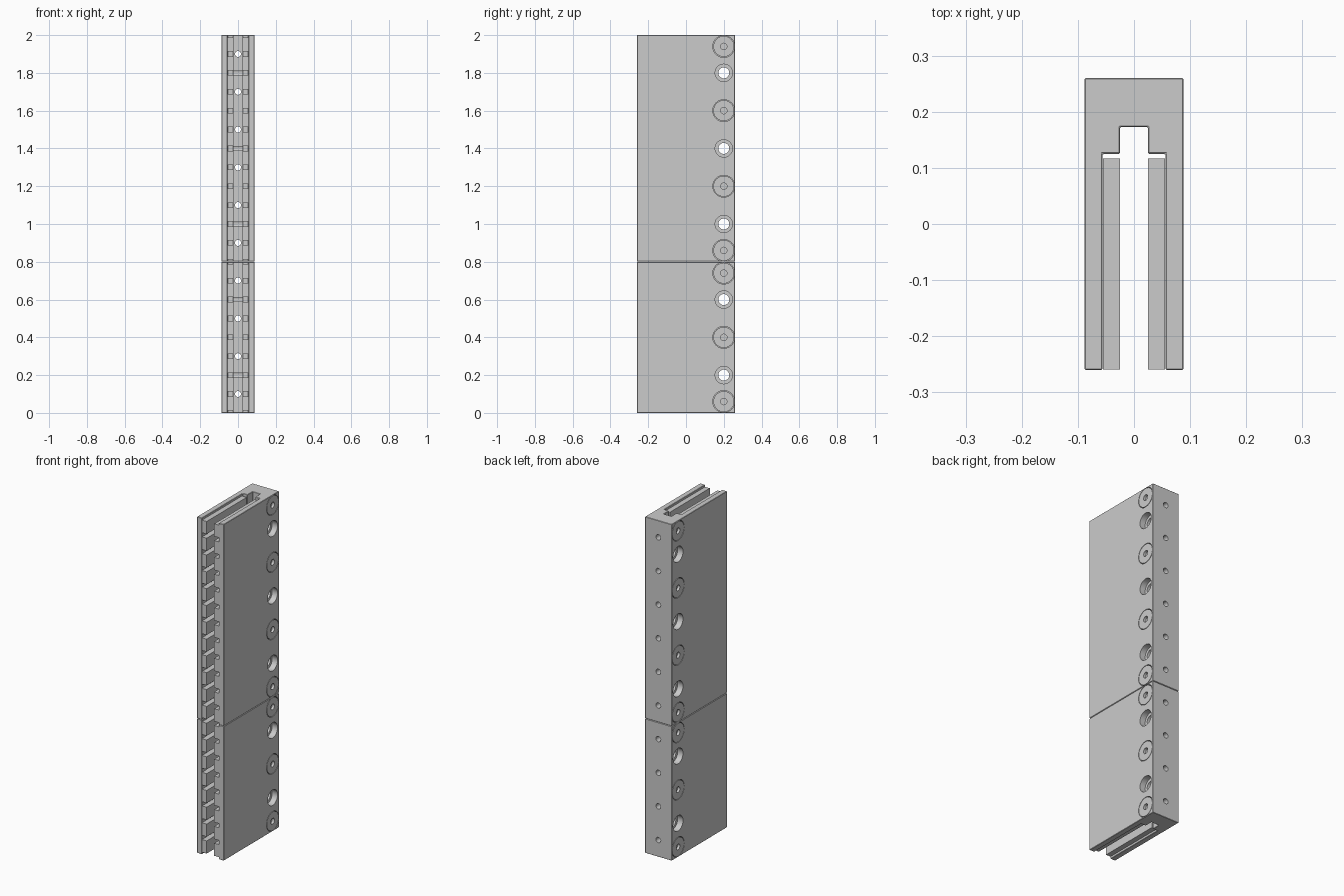
import bpy, bmesh, math
from mathutils import Vector, Matrix

if "Cube" in bpy.data.objects:
    bpy.data.objects.remove(bpy.data.objects["Cube"])

HOLE_Y = 0.2          # side fixings sit on this line
X = 0.088             # half width of the channel
SEGMENTS = [          # name, bottom, top, counterbored holes, plugs
    ("lower", 0.0, 0.799, [0.2, 0.6], [0.06, 0.4, 0.74]),
    ("upper", 0.801, 2.0, [1.0, 1.4, 1.8], [0.86, 1.2, 1.6, 1.94]),
]


def finish(bm, name):
    bmesh.ops.recalc_face_normals(bm, faces=bm.faces)
    me = bpy.data.meshes.new(name)
    bm.to_mesh(me)
    bm.free()
    ob = bpy.data.objects.new(name, me)
    bpy.context.collection.objects.link(ob)
    return ob


def activate(ob):
    bpy.ops.object.select_all(action='DESELECT')
    ob.select_set(True)
    bpy.context.view_layer.objects.active = ob


def lathe(bm, rings, loc, axis, n=40):
    """Capped solid of revolution; rings are (radius, distance along axis)."""
    m = Matrix.Translation(loc) @ Vector(axis).to_track_quat('Z', 'Y').to_matrix().to_4x4()
    loops = [[bm.verts.new(m @ Vector((r * math.cos(2 * math.pi * i / n),
                                       r * math.sin(2 * math.pi * i / n), t)))
              for i in range(n)] for r, t in rings]
    for a, b in zip(loops, loops[1:]):
        for i in range(n):
            j = (i + 1) % n
            bm.faces.new((a[i], a[j], b[j], b[i]))
    bm.faces.new(loops[0][::-1])
    bm.faces.new(loops[-1])


def box(bm, lo, hi):
    lo, hi = Vector(lo), Vector(hi)
    bmesh.ops.create_cube(bm, size=1, matrix=Matrix.Translation((lo + hi) / 2)
                          @ Matrix.Diagonal((*(hi - lo), 1)))


def channel(name, z0, z1):
    half = [(X, 0.26), (X, -0.26), (0.056, -0.26), (0.056, 0.125), (0.025, 0.125), (0.025, 0.173)]
    outline = half + [(-x, y) for x, y in reversed(half)]
    bm = bmesh.new()
    face = bm.faces.new([bm.verts.new((x, y, z0)) for x, y in outline])
    ext = bmesh.ops.extrude_face_region(bm, geom=[face])
    bmesh.ops.translate(bm, vec=(0, 0, z1 - z0),
                        verts=[v for v in ext["geom"] if isinstance(v, bmesh.types.BMVert)])
    return finish(bm, name)


for name, z0, z1, holes, plugs in SEGMENTS:
    body = channel(name + "_channel", z0, z1)

    # cutters: counterbored through holes, plug recesses, rear screw holes
    bm = bmesh.new()
    for z in holes:
        lathe(bm, [(0.046, -0.1), (0.046, -0.053), (0.029, -0.053),
                   (0.029, 0.053), (0.046, 0.053), (0.046, 0.1)], (0, HOLE_Y, z), (1, 0, 0))
    for z in plugs:
        for s in (-1, 1):
            lathe(bm, [(0.058, -0.02), (0.058, 0.02)], (s * X, HOLE_Y, z), (s, 0, 0))
    for i in range(10):
        z = 0.1 + 0.2 * i
        if z0 < z < z1:
            lathe(bm, [(0.016, 0.15), (0.016, 0.3)], (0, 0, z), (0, 1, 0), 24)
    cutter = finish(bm, name + "_cutter")
    cutter.hide_render = True

    activate(body)
    bev = body.modifiers.new("chamfer", 'BEVEL')
    bev.width, bev.segments = 0.002, 1
    cut = body.modifiers.new("holes", 'BOOLEAN')
    cut.operation, cut.solver, cut.object = 'DIFFERENCE', 'EXACT', cutter
    for mod in ("chamfer", "holes"):
        bpy.ops.object.modifier_apply(modifier=mod)
    bpy.data.objects.remove(cutter)
    bpy.ops.object.shade_smooth_by_angle(angle=math.radians(30))

    # flush plugs with a small blind hole
    bm = bmesh.new()
    for z in plugs:
        for s in (-1, 1):
            lathe(bm, [(0.055, -0.02), (0.055, 0), (0.017, 0), (0.017, -0.015)],
                  (s * X, HOLE_Y, z), (s, 0, 0))
    activate(finish(bm, name + "_plugs"))
    bpy.ops.object.shade_smooth_by_angle(angle=math.radians(30))

# rows of magnet blocks lining both inner walls
for side, s in (("left", -1), ("right", 1)):
    bm = bmesh.new()
    for i in range(20):
        zc = 0.05 + 0.1 * i
        xs = sorted((s * 0.025, s * 0.0555))
        box(bm, (xs[0], -0.259, zc - 0.0375), (xs[1], 0.117, zc + 0.0375))
    finish(bm, side + "_magnets")
